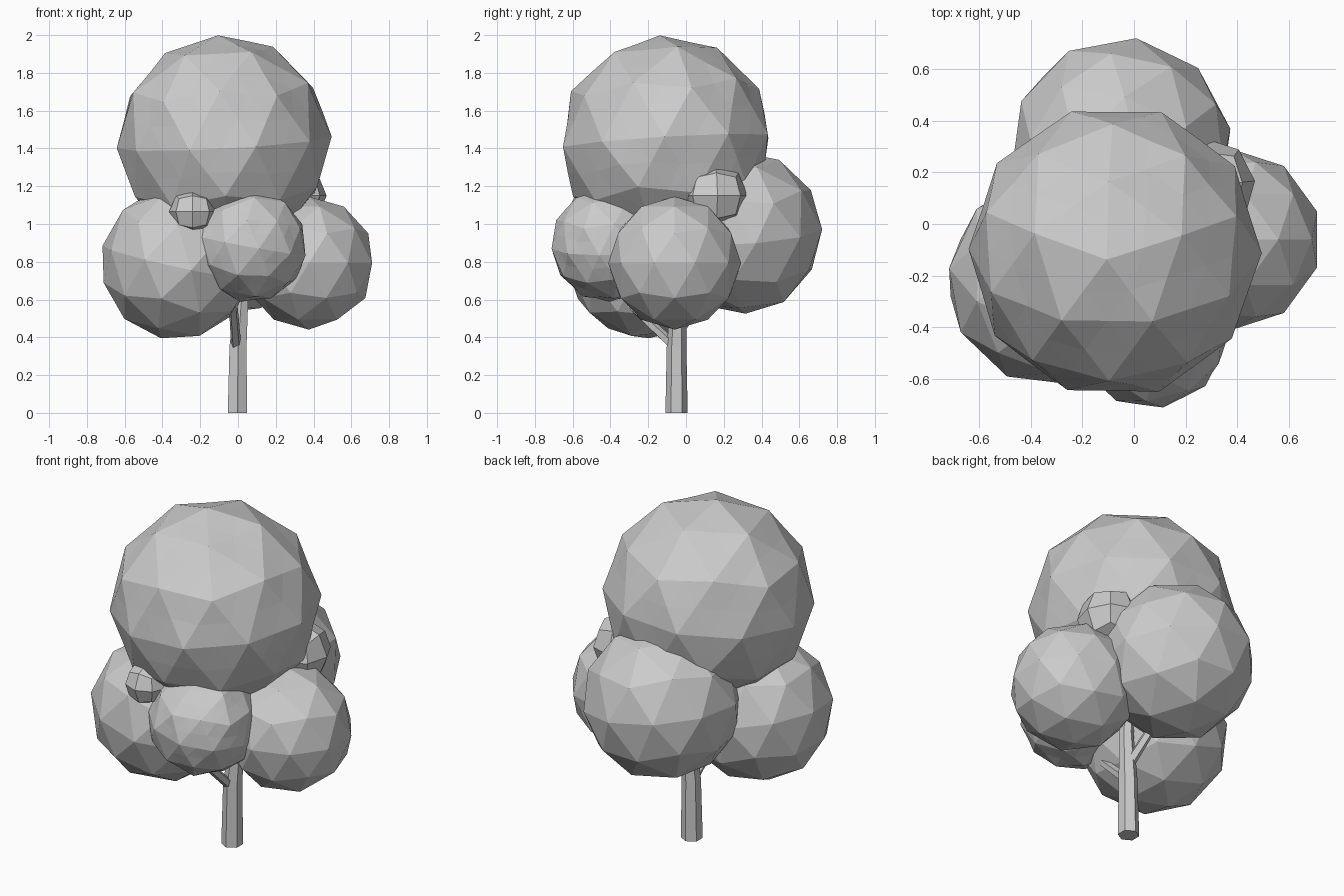
import bpy, bmesh, random
from mathutils import Vector, Euler

if "Cube" in bpy.data.objects:
    bpy.data.objects.remove(bpy.data.objects["Cube"])

random.seed(4)


def finish(bm, name):
    mesh = bpy.data.meshes.new(name)
    bm.to_mesh(mesh)
    bm.free()
    obj = bpy.data.objects.new(name, mesh)
    bpy.context.collection.objects.link(obj)
    return obj


def leaf_ball(name, centre, radius, turn=(0, 0, 0), rough=0):
    """Faceted icosphere clump of leaves; rough adds faint secondary facets."""
    bm = bmesh.new()
    bmesh.ops.create_icosphere(bm, subdivisions=2, radius=radius)
    if rough:
        bmesh.ops.subdivide_edges(bm, edges=bm.edges[:], cuts=1, use_grid_fill=True)
        for v in bm.verts:
            v.co *= 1 + random.uniform(-rough, rough)
    obj = finish(bm, name)
    obj.location, obj.rotation_euler = centre, Euler(turn)


def leaf_tuft(name, centre, size, turn=(0, 0, 0)):
    """Small rounded-cube clump, two quads along each edge."""
    bm = bmesh.new()
    bmesh.ops.create_cube(bm, size=2)
    bmesh.ops.subdivide_edges(bm, edges=bm.edges[:], cuts=1, use_grid_fill=True)
    for v in bm.verts:
        v.co = v.co.normalized()
    obj = finish(bm, name)
    obj.location, obj.scale, obj.rotation_euler = centre, size, Euler(turn)


def limb(name, path, radii, sides):
    """Tapered polygonal tube through path points, kept vertical at the base."""
    bm = bmesh.new()
    rings = []
    for i, (p, r) in enumerate(zip(path, radii)):
        a, b = Vector(path[max(i - 1, 0)]), Vector(path[min(i + 1, len(path) - 1)])
        d = Vector((0, 0, 1)) if path[i][2] == 0 else (b - a).normalized()
        rot = Vector((0, 0, 1)).rotation_difference(d)
        ring = bmesh.ops.create_circle(bm, segments=sides, radius=r)["verts"]
        for v in ring:
            v.co = rot @ v.co + Vector(p)
        rings.append(ring)
    for lo, hi in zip(rings, rings[1:]):
        for k in range(sides):
            n = (k + 1) % sides
            bm.faces.new((lo[k], lo[n], hi[n], hi[k]))
    bm.faces.new(rings[0])
    bm.faces.new(rings[-1])
    bmesh.ops.recalc_face_normals(bm, faces=bm.faces[:])
    finish(bm, name)


# Trunk and branches
limb("trunk", [(-.003, -.05, 0), (.0, -.05, .35), (.02, -.04, .62), (.0, -.04, .95)],
     [.059, .052, .04, .03], 6)
limb("front_branch", [(-.01, -.07, .36), (-.025, -.28, .56), (-.05, -.4, .7)],
     [.028, .024, .02], 5)
limb("back_branch", [(.0, -.03, .45), (-.04, .08, .6), (-.05, .25, .8)],
     [.03, .026, .02], 5)

# Crown
leaf_ball("crown", (-.075, -.105, 1.432), .57, (.04, -.07, .3), .006)

# Lower leaf clumps
leaf_ball("left_leaves", (-.32, -.22, .795), .41, (.1, .2, .2))
leaf_ball("right_leaves", (.375, -.06, .793), .352)
leaf_ball("back_leaves", (-.05, .29, .955), .435, (.12, .1, .5))
leaf_ball("front_leaves", (.065, -.415, .888), .302, (.15, .1, .8), .01)

# Small tufts
leaf_tuft("front_tuft", (-.24, -.5, 1.065), (.125, .125, .12))
leaf_tuft("right_tuft", (.3, .15, 1.15), (.17, .18, .17), (0, 0, .1))
